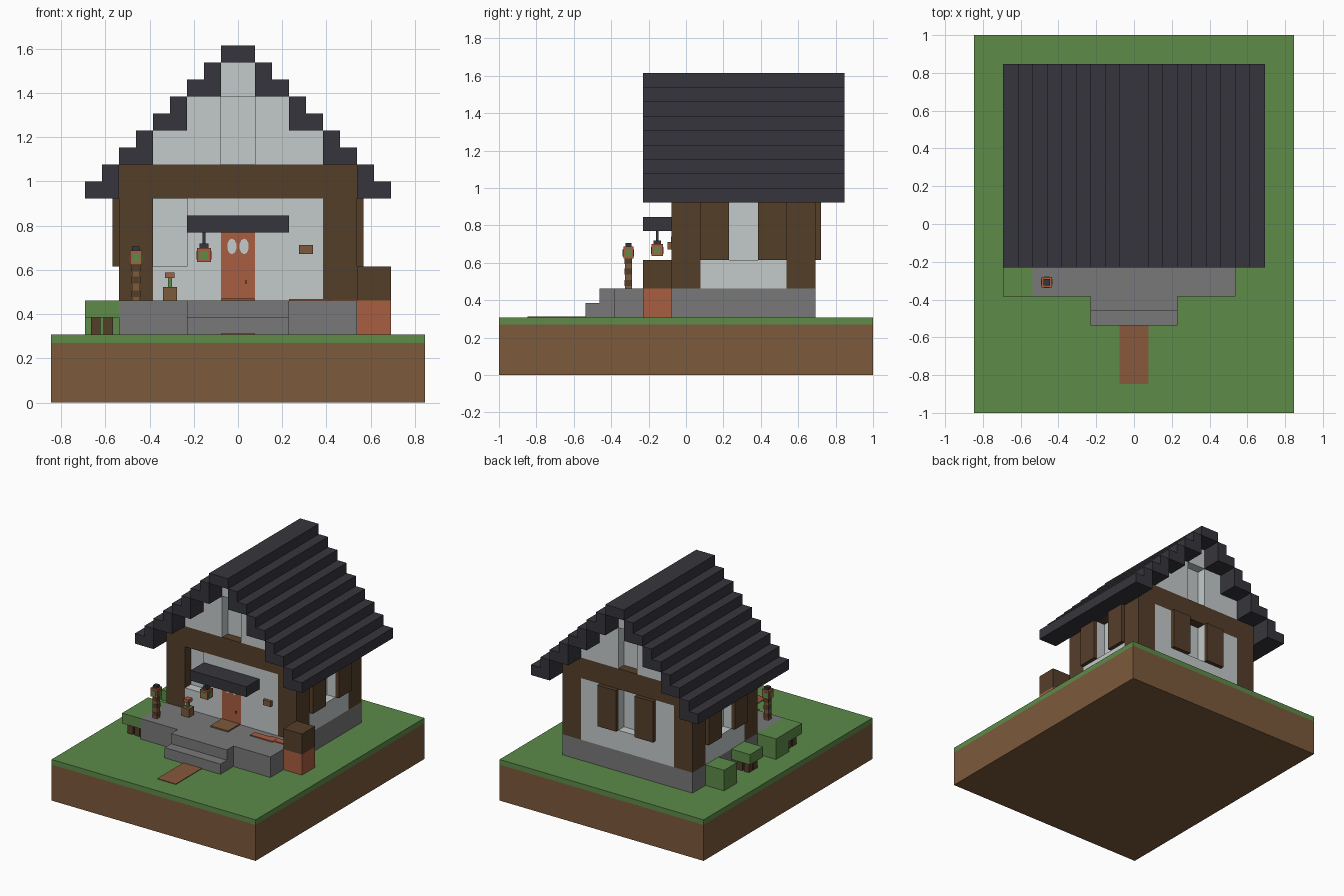
import bpy, bmesh, math
from mathutils import Matrix, Vector

if "Cube" in bpy.data.objects:
    bpy.data.objects.remove(bpy.data.objects["Cube"], do_unlink=True)

U = 2 / 13  # one building block


def material(name, hex_code):
    def linear(c):
        return c / 12.92 if c <= 0.04045 else ((c + 0.055) / 1.055) ** 2.4
    rgb = [linear(int(hex_code[i:i + 2], 16) / 255) for i in (0, 2, 4)]
    m = bpy.data.materials.new(name)
    m.use_nodes = True
    m.diffuse_color = (*rgb, 1)
    m.node_tree.nodes["Principled BSDF"].inputs["Base Color"].default_value = (*rgb, 1)
    return m


GRASS = material("grass_green", "5D8B49")
DIRT = material("earth_brown", "7C5A3B")
STONE = material("stone_grey", "797979")
PLASTER = material("pale_plaster", "C3CACA")
TIMBER = material("dark_timber", "553E2A")
ROOF = material("slate_roof", "36353C")
CLAY = material("terracotta", "A95D40")
PATH = material("path_clay", "87593C")


def finish(name, bm, mat):
    mesh = bpy.data.meshes.new(name)
    bmesh.ops.scale(bm, vec=(U, U, U), verts=bm.verts)
    bm.to_mesh(mesh)
    bm.free()
    mesh.materials.append(mat)
    ob = bpy.data.objects.new(name, mesh)
    bpy.context.collection.objects.link(ob)
    return ob


def boxes(name, mat, *spans):
    """One object from boxes given as (x0, x1, y0, y1, z0, z1) in blocks."""
    bm = bmesh.new()
    for s in spans:
        lo, hi = Vector(s[0::2]), Vector(s[1::2])
        bmesh.ops.create_cube(bm, size=1, matrix=Matrix.Translation((lo + hi) / 2)
                              @ Matrix.Diagonal((*(hi - lo), 1)))
    return finish(name, bm, mat)


def centred(x, y, half, z0, z1):
    return (x - half, x + half, y - half, y + half, z0, z1)


def flip(s):
    """Mirror a span across x = 0."""
    return (-s[1], -s[0], *s[2:])


def both(*spans):
    return [t for s in spans for t in (s, flip(s))]


# Ground
boxes("earth_base", DIRT, (-5.5, 5.5, -6.5, 6.5, 0, 1.75))
boxes("lawn", GRASS, (-5.5, 5.5, -6.5, 6.5, 1.75, 2))
boxes("garden_path", PATH, (-.5, .5, -5.5, -3.5, 2, 2.03))

# Foundation, porch and steps
boxes("foundation", STONE, (-3.5, 3.5, -2.5, 4.5, 2, 3))
boxes("porch_steps", STONE, (-1.5, 1.5, -3.5, -3, 2, 2.5), (-1.5, 1.5, -3, -2.5, 2, 3))

# Timber frame
boxes("corner_posts", TIMBER, *both((2.5, 3.5, -.5, .5, 3, 6), (2.5, 3.5, 3.5, 4.5, 3, 6)))
boxes("ring_beam", TIMBER, (-3.5, 3.5, -.5, .5, 6, 7), (-3.5, 3.5, 3.5, 4.5, 6, 7),
      *both((2.5, 3.5, .5, 3.5, 6, 7)))

# Plaster walls
boxes("front_wall", PLASTER, (-2.5, -1.5, -.5, .5, 3, 4), (-1.5, -.5, -.5, .5, 3, 6),
      (.5, 2.5, -.5, .5, 3, 6), (-.5, .5, -.5, .5, 5, 6))
boxes("back_wall", PLASTER, (-.5, .5, 3.5, 4.5, 3, 4), *both((.5, 2.5, 3.5, 4.5, 3, 6)))
boxes("side_walls", PLASTER, *both((2.5, 3.5, .5, 3.5, 3, 4), (2.5, 3.5, .5, 1.5, 4, 6),
                                   (2.5, 3.5, 2.5, 3.5, 4, 6)))
for label, y in (("front", 0), ("back", 4)):
    a, b = y - .5, y + .5
    boxes(label + "_gable", PLASTER, (-.5, .5, a, b, 9, 10),
          *both((.5, 2.5, a, b, 7, 8), (.5, 1.5, a, b, 8, 9)))
    boxes(label + "_gable_window", PLASTER, (-.5, .5, y - .06, y + .06, 7, 9))

# Window panes set into the middle of the walls
boxes("window_panes", PLASTER, (-2.5, -1.5, -.06, .06, 4, 6), (-.5, .5, 3.94, 4.06, 4, 6),
      *both((2.94, 3.06, 1.5, 2.5, 4, 6)))

# Shutters
T = 3 / 16
boxes("side_shutters", TIMBER, *both((3.5, 3.5 + T, .5, 1.5, 4, 6),
                                     (3.5, 3.5 + T, 2.5, 3.5, 4, 6)))
boxes("back_shutters", TIMBER, *both((.5, 1.5, 4.5, 4.5 + T, 4, 6)))

# Stepped roof: each course is a full lower slab and a half-width upper slab
courses = []
for i in range(4):
    courses += both((3.5 - i, 4.5 - i, -1.5, 5.5, 6 + i, 6.5 + i),
                    (3.5 - i, 4 - i, -1.5, 5.5, 6.5 + i, 7 + i))
boxes("roof_courses", ROOF, *courses)
boxes("roof_ridge", ROOF, (-.5, .5, -1.5, 5.5, 10, 10.5))
boxes("door_canopy", ROOF, (-1.5, 1.5, -1.5, -.5, 5, 5.5))

# Door with two oval lights and a handle
boxes("door", CLAY, (-.5, .5, -.5, -.5 + T, 3, 5))
bm = bmesh.new()
for x in (-.18, .18):
    bmesh.ops.create_cone(bm, cap_ends=True, segments=10, radius1=1, radius2=1, depth=1,
                          matrix=Matrix.Translation((x, -.5, 4.59))
                          @ Matrix.Diagonal((.14, .04, .23, 1))
                          @ Matrix.Rotation(math.pi / 2, 4, "X"))
finish("door_lights", bm, PLASTER)
boxes("door_handle", TIMBER, (.2, .26, -.53, -.48, 3.48, 3.6))
boxes("door_plaque", DIRT, (1.79, 2.2, -.64, -.5, 4.37, 4.63))

# Porch floor items
boxes("doormat", DIRT, (-.48, .48, -1.45, -.55, 3, 3.06))
boxes("porch_leaf_litter", CLAY, (1.5, 2.7, -1.2, -.85, 3, 3.05),
      (2.3, 3.5, -1.1, -.75, 3, 3.04))
boxes("flower_pot", DIRT, centred(-2, -1, .2, 3, 3.4))
boxes("flower_stem", GRASS, centred(-2, -1, .06, 3.4, 3.7))
boxes("flower_head", CLAY, centred(-2, -1, .14, 3.66, 3.82))


# Lanterns: clay frame, green panes on four sides, dark cap
def lantern(name, x, y, z, half):
    boxes(name + "_frame", CLAY, centred(x, y, half, z, z + .42))
    h, w = half + .02, half - .08
    boxes(name + "_panes", GRASS, (x - w, x + w, y - h, y + h, z + .07, z + .32),
          (x - h, x + h, y - w, y + w, z + .07, z + .32))
    boxes(name + "_cap", ROOF, centred(x, y, half - .07, z + .42, z + .54))


lantern("hanging_lantern", -1, -1, 4.13, .2)
boxes("lantern_chain", ROOF, centred(-1, -1, .04, 4.65, 5))
lantern("post_lantern", -3, -2, 4.05, .18)
boxes("lantern_post", DIRT, centred(-3, -2, .12, 3, 4.05))
boxes("lantern_post_bands", TIMBER, *[centred(-3, -2, .13, z, z + .2) for z in (3.1, 3.5, 3.85)])

# Crate on a clay block beside the porch
boxes("clay_block", CLAY, (3.5, 4.5, -1.5, -.5, 2, 3))
boxes("timber_crate", TIMBER, (3.5, 4.5, -1.5, -.5, 3, 4))

# Hedge along the side: solid bushes and raised ones on stems
boxes("solid_bushes", GRASS, *[(-4.5, -3.5, y, y + 1, 2, 3) for y in (2.5, -1.5)])
raised = (.5, -2.5)
boxes("raised_bushes", GRASS, *[(-4.5, -3.5, y, y + 1, 2.5, 3) for y in raised])
boxes("bush_stems", TIMBER, *[centred(-4 + dx, y + .5 + dy, .14, 2, 2.5)
                              for y in raised for dx in (-.18, .18) for dy in (-.18, .18)])
